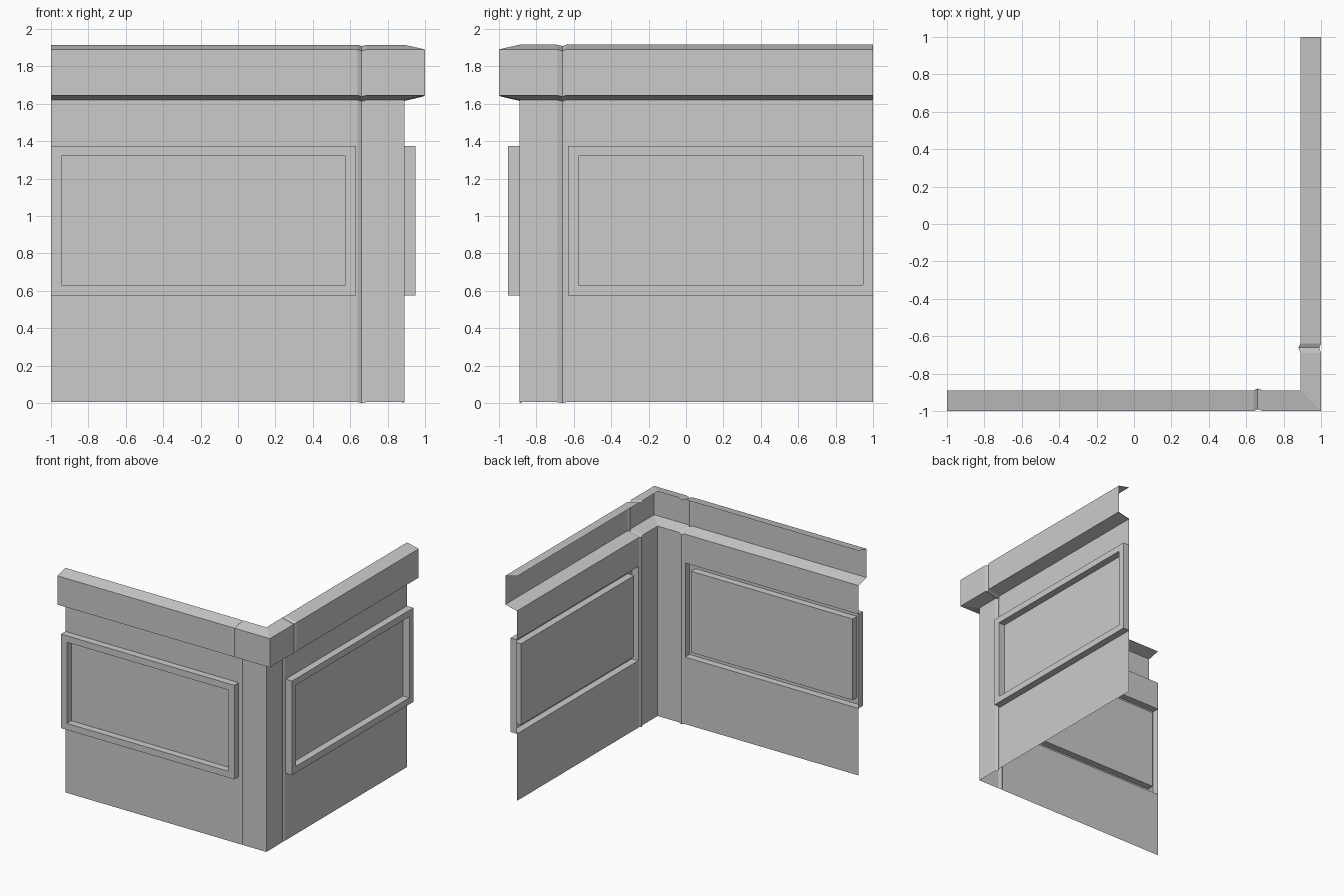
import bpy
import bmesh

cube = bpy.data.objects.get("Cube")
if cube:
    bpy.data.objects.remove(cube, do_unlink=True)

plaster = bpy.data.materials.new("pale_grey")
plaster.use_nodes = True
GREY = (0.6, 0.6, 0.6, 1)
plaster.diffuse_color = GREY
plaster.node_tree.nodes["Principled BSDF"].inputs["Base Color"].default_value = GREY

WALL = 0.89          # distance of the wall sheet from the centre
CREASE = 0.66        # shallow vertical groove near the corner
CORNER = None        # mitred end of each wing
FRAME_DEPTH = 0.06
STATIONS = [-1, -0.945, 0.575, 0.63, 0.64, CREASE, 0.69, CORNER]


def sweep(bm, profile):
    """Run an (outward depth, height) profile along the front wing."""
    columns = []
    for s in STATIONS:
        column = []
        for depth, z in profile:
            x, out = s, WALL + depth
            if s is CORNER:
                x = out
            elif s == CREASE:
                out -= 0.01
                z = max(z - 0.007, 0)
            column.append(bm.verts.new((x, -out, z)))
        columns.append(column)
    for a, b in zip(columns, columns[1:]):
        for i in range(len(profile) - 1):
            bm.faces.new((a[i], b[i], b[i + 1], a[i + 1]))


def raise_frame(bm):
    """Push the border of the panel out from the sheet."""
    ring = []
    for f in bm.faces:
        c = f.calc_center_median()
        in_outer = c.x < 0.63 and 0.575 < c.z < 1.375
        in_panel = -0.945 < c.x < 0.575 and 0.63 < c.z < 1.32
        if in_outer and not in_panel:
            ring.append(f)
    result = bmesh.ops.extrude_face_region(bm, geom=ring)
    moved = [v for v in result["geom"] if isinstance(v, bmesh.types.BMVert)]
    bmesh.ops.translate(bm, verts=moved, vec=(0, -FRAME_DEPTH, 0))
    leftover = [f for f in ring if f.is_valid]
    if leftover:
        bmesh.ops.delete(bm, geom=leftover, context='FACES_ONLY')


def add_second_wing(bm):
    """Reflect the front wing across the corner mitre."""
    copy = bmesh.ops.duplicate(bm, geom=bm.verts[:] + bm.edges[:] + bm.faces[:])["geom"]
    for v in copy:
        if isinstance(v, bmesh.types.BMVert):
            v.co.x, v.co.y = -v.co.y, -v.co.x
    bmesh.ops.reverse_faces(bm, faces=[f for f in copy if isinstance(f, bmesh.types.BMFace)])
    bmesh.ops.remove_doubles(bm, verts=bm.verts[:], dist=0.0005)


def build(name, profile, framed=False):
    bm = bmesh.new()
    sweep(bm, profile)
    if framed:
        raise_frame(bm)
    add_second_wing(bm)
    mesh = bpy.data.meshes.new(name)
    bm.to_mesh(mesh)
    bm.free()
    mesh.materials.append(plaster)
    obj = bpy.data.objects.new(name, mesh)
    bpy.context.collection.objects.link(obj)


# Corner wall with a raised frame on each wing
build("panelled_wall", [(0, z) for z in (0.005, 0.575, 0.63, 1.32, 1.375, 1.62)], framed=True)

# Hollow cornice along the top
build("cornice", [(0, 1.62), (0.11, 1.645), (0.11, 1.89), (0, 1.915)])
